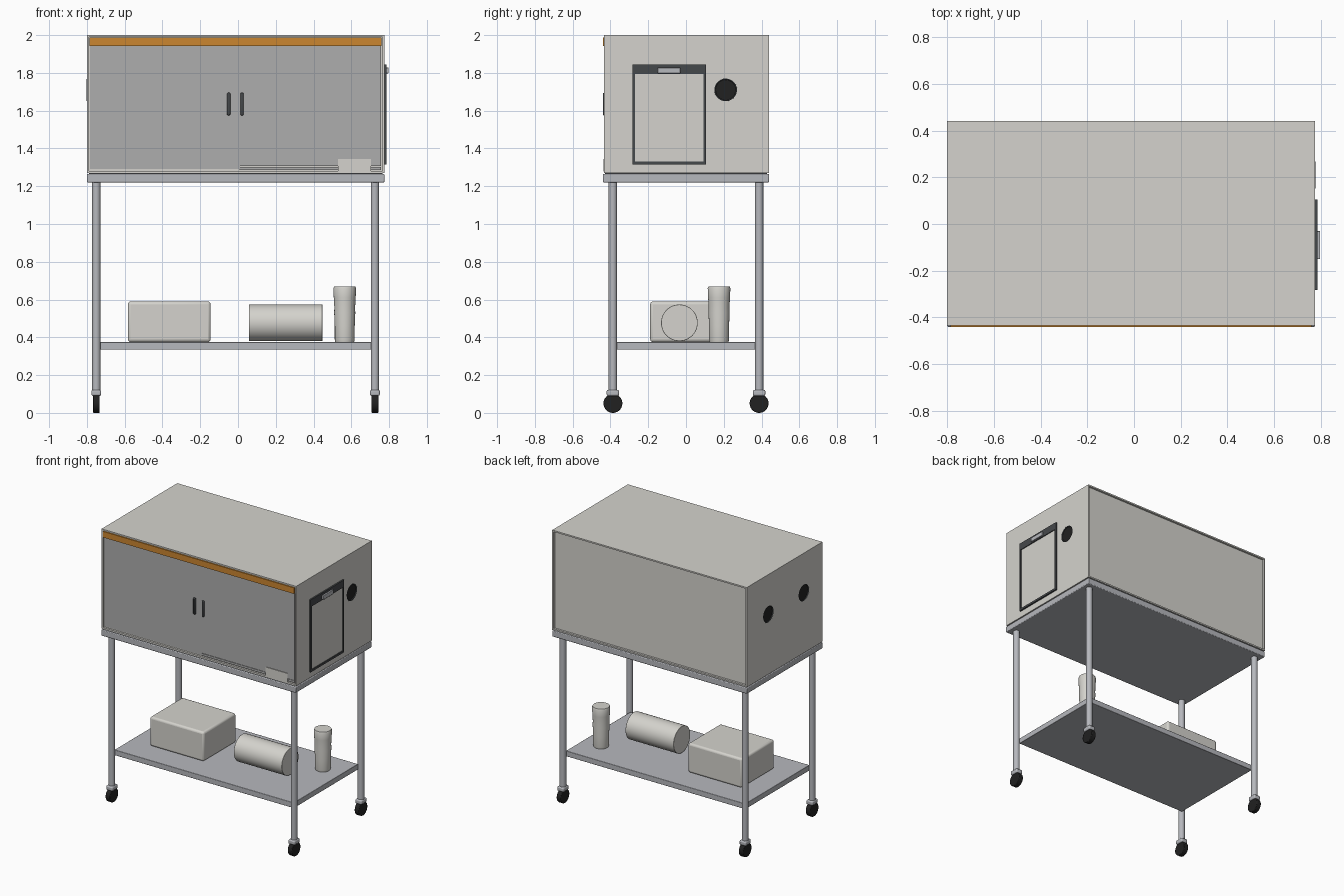
import bpy, bmesh
from math import radians, cos, sin, pi

if "Cube" in bpy.data.objects:
    bpy.data.objects.remove(bpy.data.objects["Cube"])


def material(name, rgb):
    m = bpy.data.materials.new(name)
    m.diffuse_color = (*rgb, 1)
    m.use_nodes = True
    m.node_tree.nodes["Principled BSDF"].inputs["Base Color"].default_value = m.diffuse_color
    return m


BEIGE = material("warm_grey", (0.66, 0.65, 0.61))
STEEL = material("steel", (0.47, 0.48, 0.51))
GLASS = material("door_grey", (0.42, 0.42, 0.42))
DARK = material("dark_trim", (0.06, 0.065, 0.07))
BLACK = material("rubber", (0.015, 0.015, 0.015))
ORANGE = material("orange", (0.60, 0.24, 0.03))


def smooth(o):
    bpy.ops.object.select_all(action='DESELECT')
    o.select_set(True)
    bpy.context.view_layer.objects.active = o
    bpy.ops.object.shade_smooth_by_angle(angle=radians(35))


def finish(o, name, mat, bevel=0, segments=2):
    o.name = name
    o.data.materials.append(mat)
    if bevel:
        b = o.modifiers.new("soft_edges", 'BEVEL')
        b.width, b.segments = bevel, segments
        b.limit_method = 'ANGLE'
    return o


def box(name, x, y, z, mat, bevel=0, segments=2):
    """Box from (min, max) ranges on each axis."""
    bpy.ops.mesh.primitive_cube_add(size=1)
    o = bpy.context.object
    for v in o.data.vertices:
        v.co = [(a + b) / 2 + c * (b - a) for c, (a, b) in zip(v.co, (x, y, z))]
    finish(o, name, mat, bevel, segments)
    if bevel:
        smooth(o)
    return o


def cyl(name, loc, r, length, mat, axis='Z', bevel=0, sides=40):
    rot = (0, radians(90), 0) if axis == 'X' else (0, 0, 0)
    bpy.ops.mesh.primitive_cylinder_add(vertices=sides, radius=r, depth=length,
                                        location=loc, rotation=rot)
    o = finish(bpy.context.object, name, mat, bevel)
    smooth(o)
    return o


def lathe(name, loc, profile, mat, n=40):
    """Closed solid of revolution about z from (radius, height) points."""
    bm = bmesh.new()
    rings = [[bm.verts.new((r * cos(2 * pi * i / n), r * sin(2 * pi * i / n), z))
              for i in range(n)] for r, z in profile]
    for a, b in zip(rings, rings[1:]):
        for i in range(n):
            j = (i + 1) % n
            bm.faces.new((a[i], a[j], b[j], b[i]))
    bm.faces.new(rings[0][::-1])
    bm.faces.new(rings[-1])
    me = bpy.data.meshes.new(name)
    bm.to_mesh(me)
    bm.free()
    o = bpy.data.objects.new(name, me)
    bpy.context.collection.objects.link(o)
    o.location = loc
    finish(o, name, mat)
    smooth(o)
    return o


# Cabinet shell with recessed front and back panels
cabinet = box("cabinet_shell", (-0.80, 0.775), (-0.435, 0.44), (1.27, 2.0), BEIGE)
bm = bmesh.new()
bm.from_mesh(cabinet.data)
bm.normal_update()
ends = [f for f in bm.faces if abs(f.normal.y) > 0.9]
inner = ends[:]
bmesh.ops.inset_individual(bm, faces=inner, thickness=0.015, depth=0)
bmesh.ops.inset_individual(bm, faces=inner, thickness=0.0005, depth=-0.014)
bm.to_mesh(cabinet.data)
bm.free()

# Round cable ports: cut hole, rim and dark plug
for i, (x, y) in enumerate([(0.775, 0.21), (-0.80, 0.19), (-0.80, -0.22)]):
    s = 1 if x > 0 else -1
    cut = cyl(f"port_cutter_{i}", (x, y, 1.71), 0.06, 0.04, DARK, 'X')
    cut.hide_render = True
    cut.hide_viewport = True
    m = cabinet.modifiers.new("port", 'BOOLEAN')
    m.object, m.operation, m.solver = cut, 'DIFFERENCE', 'EXACT'
    cyl(f"port_plug_{i}", (x - s * 0.017, y, 1.71), 0.0595, 0.016, BLACK, 'X')
    bpy.ops.mesh.primitive_torus_add(major_radius=0.057, minor_radius=0.004,
                                     major_segments=40, minor_segments=8,
                                     location=(x - s * 0.003, y, 1.71),
                                     rotation=(0, radians(90), 0))
    smooth(finish(bpy.context.object, f"port_rim_{i}", DARK))

# Sliding doors, bottom rail, handles, orange header and label
box("left_door", (-0.783, 0.01), (-0.428, -0.42), (1.29, 1.945), GLASS)
box("right_door", (0.008, 0.758), (-0.432, -0.42), (1.306, 1.945), GLASS)
box("door_rail", (0.008, 0.758), (-0.429, -0.42), (1.287, 1.302), GLASS)
for side, x in (("left", -0.049), ("right", 0.021)):
    box(f"{side}_handle", (x - 0.009, x + 0.009), (-0.44, -0.425), (1.575, 1.695), DARK, 0.006)
box("header_strip", (-0.785, 0.76), (-0.44, -0.42), (1.943, 1.987), ORANGE)
box("door_lock_tab", (0.53, 0.705), (-0.437, -0.42), (1.278, 1.345), BEIGE)

# Side hatch: frame bars, panel and latch
Y0, Y1, Z0, Z1 = -0.282, 0.105, 1.315, 1.845
for name, y, z in (("left", (Y0, Y0 + 0.013), (Z0, Z1)),
                   ("right", (Y1 - 0.013, Y1), (Z0, Z1)),
                   ("bottom", (Y0, Y1), (Z0, Z0 + 0.015)),
                   ("top", (Y0, Y1), (1.793, Z1))):
    box(f"hatch_frame_{name}", (0.77, 0.786), y, z, DARK)
box("hatch_panel", (0.77, 0.780), (Y0 + 0.008, Y1 - 0.008), (Z0 + 0.01, 1.80), BEIGE)
box("hatch_latch", (0.78, 0.797), (-0.15, -0.03), (1.798, 1.828), STEEL, 0.002)

# Cart top and lower shelf
box("cart_top", (-0.80, 0.775), (-0.44, 0.44), (1.22, 1.265), STEEL, 0.005)
box("cabinet_base", (-0.79, 0.765), (-0.43, 0.43), (1.26, 1.275), DARK)
box("lower_shelf", (-0.74, 0.712), (-0.372, 0.372), (0.335, 0.375), STEEL, 0.003)

# Legs with casters
for sx, x in (("left", -0.75), ("right", 0.725)):
    for sy, y in (("front", -0.387), ("back", 0.387)):
        tag = f"{sy}_{sx}"
        cyl(f"leg_{tag}", (x, y, 0.67), 0.022, 1.10, STEEL, sides=32)
        box(f"caster_cap_{tag}", (x - 0.026, x + 0.026), (y - 0.033, y + 0.033),
            (0.09, 0.122), STEEL, 0.008)
        cyl(f"caster_wheel_{tag}", (x, y, 0.05), 0.05, 0.036, BLACK, 'X', 0.004)

# Items on the shelf
box("storage_box", (-0.583, -0.145), (-0.19, 0.187), (0.375, 0.59), BEIGE, 0.015, 3)
cyl("lying_canister", (0.252, -0.035, 0.477), 0.097, 0.39, BEIGE, 'X', 0.002, 48)
lathe("tumbler", (0.565, 0.175, 0),
      [(0.050, 0.375), (0.053, 0.39), (0.053, 0.46), (0.056, 0.53), (0.055, 0.56),
       (0.058, 0.61), (0.060, 0.66), (0.056, 0.67)], BEIGE)
